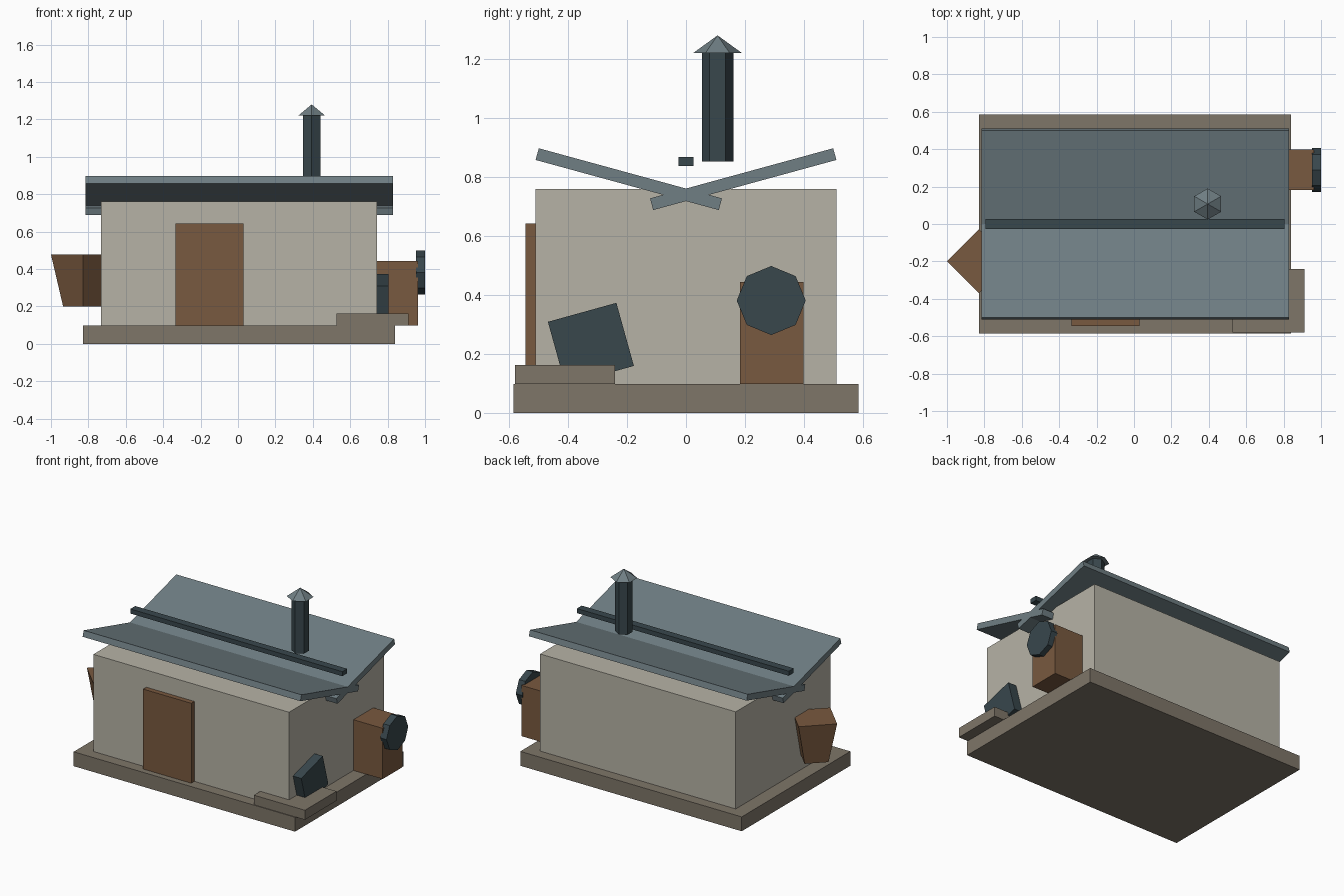
import bpy
from math import radians, pi

if "Cube" in bpy.data.objects:
    bpy.data.objects.remove(bpy.data.objects["Cube"])


def material(name, rgb):
    m = bpy.data.materials.new(name)
    m.diffuse_color = (*rgb, 1)
    m.use_nodes = True
    m.node_tree.nodes["Principled BSDF"].inputs["Base Color"].default_value = m.diffuse_color
    return m


STONE = material("stone", (0.21, 0.18, 0.14))
PLASTER = material("plaster", (0.47, 0.45, 0.38))
WOOD = material("wood", (0.19, 0.10, 0.05))
SLATE = material("slate", (0.16, 0.21, 0.23))
IRON = material("iron", (0.04, 0.063, 0.073))


def finish(name, mat):
    ob = bpy.context.object
    ob.name = name
    ob.data.materials.append(mat)
    return ob


def box(name, x, y, z, mat, tilt=0):
    """Box from (min, max) ranges, tilted about x through its centre."""
    centre = [(a + b) / 2 for a, b in (x, y, z)]
    bpy.ops.mesh.primitive_cube_add(size=1, location=centre, rotation=(radians(tilt), 0, 0))
    ob = finish(name, mat)
    ob.scale = [b - a for a, b in (x, y, z)]
    return ob


def prism(name, sides, r1, r2, depth, loc, mat, rot=(0, 0, 0)):
    bpy.ops.mesh.primitive_cone_add(vertices=sides, radius1=r1, radius2=r2,
                                    depth=depth, location=loc, rotation=rot)
    return finish(name, mat)


# Foundation, walls and step
box("foundation", (-0.83, 0.84), (-0.585, 0.585), (0, 0.098), STONE)
box("walls", (-0.733, 0.743), (-0.511, 0.511), (0.098, 0.76), PLASTER)
box("side_step", (0.526, 0.911), (-0.58, -0.24), (0.098, 0.163), STONE)

# Front door
box("front_door", (-0.334, 0.029), (-0.545, -0.505), (0.098, 0.643), WOOD)

# Inward sloping roof panels crossing in the middle, and the bar above them
for side, name in ((-1, "roof_front"), (1, "roof_back")):
    cy = side * 0.194
    box(name, (-0.815, 0.828), (cy - 0.322, cy + 0.322), (0.772, 0.813), SLATE, side * 15.3)
box("ridge_bar", (-0.794, 0.805), (-0.026, 0.026), (0.837, 0.868), IRON)

# Chimney pipe with pointed cap
prism("chimney_pipe", 6, 0.0535, 0.0535, 0.368, (0.394, 0.107, 1.036), IRON)
prism("chimney_cap", 6, 0.083, 0, 0.06, (0.394, 0.107, 1.25), SLATE)

# Right side cabinet with octagonal wheel
box("side_cabinet", (0.735, 0.963), (0.183, 0.398), (0.098, 0.444), WOOD)
prism("side_wheel", 8, 0.117, 0.117, 0.048, (0.976, 0.289, 0.381), IRON, (0, pi / 2, 0))

# Tilted plate leaning on the right wall
box("leaning_plate", (0.72, 0.805), (-0.443, -0.202), (0.123, 0.345), IRON, 15.5)

# Left side hopper, four sided and wider at the top
prism("side_hopper", 4, 0.106, 0.171, 0.278, (-0.829, -0.2, 0.339), WOOD)
